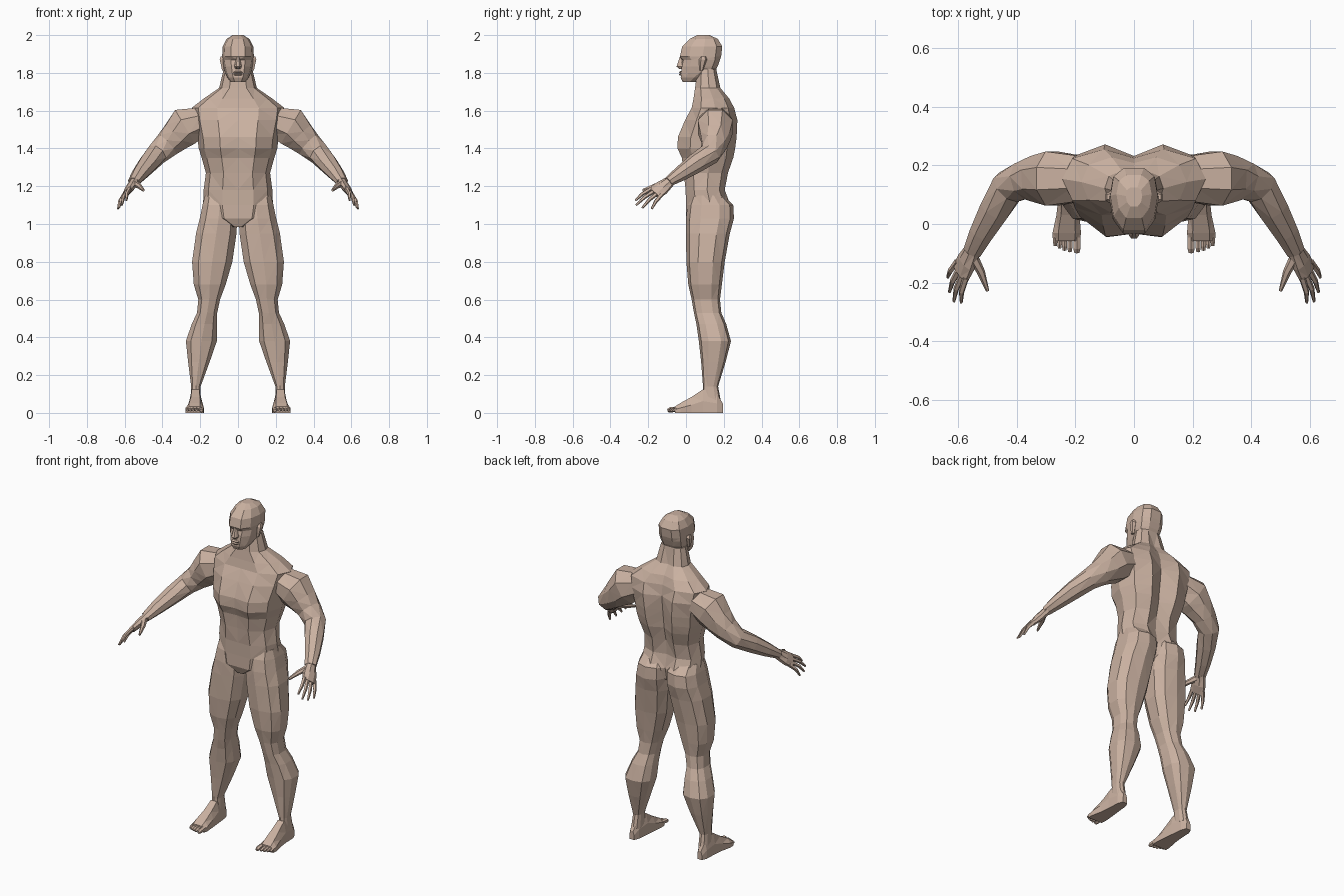
import bpy, bmesh, math
from mathutils import Vector

skin = bpy.data.materials.new("skin")
skin.diffuse_color = (0.59, 0.44, 0.355, 1)


def loft(name, rings, mirror=False):
    """Skin a list of closed point rings, cap both ends, keep flat triangles."""
    bm = bmesh.new()
    vs = [[bm.verts.new(p) for p in r] for r in rings]
    n = len(vs[0])
    for a, b in zip(vs, vs[1:]):
        for i in range(n):
            j = (i + 1) % n
            bm.faces.new((a[i], a[j], b[j], b[i]))
    bm.faces.new(vs[0][::-1])
    bm.faces.new(vs[-1])
    bmesh.ops.triangulate(bm, faces=bm.faces[:])
    bmesh.ops.recalc_face_normals(bm, faces=bm.faces[:])
    me = bpy.data.meshes.new(name)
    bm.to_mesh(me)
    bm.free()
    me.materials.append(skin)
    ob = bpy.data.objects.new(name, me)
    bpy.context.collection.objects.link(ob)
    if mirror:
        ob.modifiers.new("Mirror", 'MIRROR').use_mirror_merge = False
    return ob


def body_ring(z, w, yf, yb, gf=0.0, gb=0.0):
    """Symmetric 12-point section with front and back centre grooves."""
    d = yb - yf
    half = [(0.45 * w, yf), (0.86 * w, yf + 0.22 * d), (w, yf + 0.55 * d),
            (0.86 * w, yf + 0.86 * d), (0.42 * w, yb)]
    pts = [(0, yf + gf)] + half + [(0, yb - gb)] + [(-x, y) for x, y in half[::-1]]
    return [(x, y, z) for x, y in pts]


def oval(z, x0, x1, y0, y1, n=10):
    """Slightly squared oval section between the given limits."""
    pts = []
    for i in range(n):
        a = math.tau * (i + 0.5) / n
        c, s = math.cos(a), math.sin(a)
        c = math.copysign(abs(c) ** 0.8, c) / math.cos(math.pi / n) ** 0.8
        s = math.copysign(abs(s) ** 0.8, s)
        pts.append(((x0 + x1) / 2 + c * (x1 - x0) / 2, (y0 + y1) / 2 + s * (y1 - y0) / 2, z))
    return pts


def tube(name, path, n=8, side=None):
    """Tube through (x, y, z, thickness radius, side radius) points."""
    ps = [Vector(p[:3]) for p in path]
    rings = []
    for i, p in enumerate(ps):
        t = (ps[min(i + 1, len(ps) - 1)] - ps[max(i - 1, 0)]).normalized()
        u = (Vector(side) - t * t.dot(Vector(side))).normalized() if side \
            else t.cross(Vector((0, 0, 1))).normalized()
        v = u.cross(t)
        ru, rv = path[i][4], path[i][3]
        rings.append([p + u * ru * math.cos(a) + v * rv * math.sin(a)
                      for a in (math.tau * (k + 0.5) / n for k in range(n))])
    return loft(name, rings, True)


# torso with pelvis, chest, trapezius and neck
loft("torso", [body_ring(*r) for r in [
    (0.985, 0.04, 0.02, 0.15), (1.03, 0.165, 0.0, 0.225, 0, 0.04),
    (1.10, 0.185, 0.0, 0.235, 0, 0.035), (1.18, 0.182, -0.002, 0.205, 0, 0.02),
    (1.27, 0.17, -0.012, 0.222, 0.005, 0.03), (1.35, 0.192, -0.022, 0.25, 0.008, 0.04),
    (1.40, 0.208, -0.045, 0.26, 0.012, 0.045), (1.46, 0.215, -0.043, 0.268, 0.01, 0.045),
    (1.55, 0.235, -0.005, 0.272, 0.005, 0.04), (1.615, 0.245, 0.03, 0.255, 0, 0.03),
    (1.665, 0.18, 0.04, 0.228, 0, 0.02), (1.72, 0.1, 0.048, 0.182, 0, 0.01),
    (1.82, 0.076, 0.06, 0.16)]])

# head: chin, jaw, eye line, brow, skull
loft("head", [body_ring(*r) for r in [
    (1.752, 0.038, -0.018, 0.05), (1.775, 0.056, -0.028, 0.10),
    (1.80, 0.068, -0.026, 0.15), (1.835, 0.078, -0.022, 0.168),
    (1.868, 0.083, -0.013, 0.18, -0.01), (1.888, 0.084, -0.032, 0.186),
    (1.94, 0.081, -0.02, 0.192), (1.98, 0.06, 0.02, 0.168), (2.0, 0.028, 0.06, 0.125)]])
loft("nose", [body_ring(*r) for r in [
    (1.82, 0.014, -0.034, 0.0), (1.833, 0.02, -0.05, 0.0), (1.885, 0.009, -0.033, 0.0)]])
loft("lips", [body_ring(*r) for r in [
    (1.785, 0.02, -0.032, 0.0), (1.792, 0.026, -0.038, 0.0),
    (1.798, 0.028, -0.031, 0.0), (1.804, 0.026, -0.038, 0.0), (1.811, 0.016, -0.03, 0.0)]])
loft("ear", [oval(*r, n=6) for r in [
    (1.812, 0.065, 0.084, 0.072, 0.09), (1.84, 0.065, 0.09, 0.07, 0.10),
    (1.872, 0.065, 0.097, 0.07, 0.112), (1.888, 0.065, 0.092, 0.08, 0.105)]], True)

# legs from buttock to ankle
loft("leg", [oval(*r) for r in [
    (1.15, 0.03, 0.175, 0.03, 0.20), (1.10, 0.006, 0.188, 0.008, 0.25),
    (1.03, 0.004, 0.202, 0.0, 0.254), (0.95, 0.008, 0.222, 0.0, 0.232),
    (0.80, 0.03, 0.243, 0.002, 0.205), (0.68, 0.065, 0.234, 0.012, 0.19),
    (0.60, 0.095, 0.21, 0.03, 0.18), (0.53, 0.11, 0.217, 0.042, 0.187),
    (0.47, 0.11, 0.245, 0.055, 0.213), (0.38, 0.112, 0.276, 0.068, 0.238),
    (0.27, 0.15, 0.264, 0.08, 0.21), (0.14, 0.198, 0.248, 0.09, 0.17),
    (0.06, 0.198, 0.252, 0.09, 0.185)]], True)


# feet, lofted heel to ball, with five toes
def foot_ring(y, x0, x1, h):
    c, w = (x0 + x1) / 2, (x1 - x0) * 0.3
    return [(x0, y, 0), (x1, y, 0), (x1, y, h * 0.5),
            (c + w, y, h), (c - w, y, h), (x0, y, h * 0.55)]


loft("foot", [foot_ring(*r) for r in [
    (0.195, 0.212, 0.243, 0.05), (0.165, 0.2, 0.255, 0.10), (0.09, 0.192, 0.258, 0.125),
    (0.03, 0.186, 0.265, 0.085), (-0.03, 0.181, 0.278, 0.052),
    (-0.058, 0.184, 0.277, 0.034)]], True)
for x, tip, r in [(0.195, -0.098, 0.014), (0.219, -0.095, 0.010), (0.237, -0.09, 0.010),
                  (0.254, -0.083, 0.009), (0.269, -0.074, 0.009)]:
    tube("toe", [(x, -0.045, 0.02, r, r), (x, tip + 0.015, 0.016, r, r),
                 (x, tip, 0.012, r * 0.6, r * 0.7)], 6)

# arms: deltoid, upper arm, elbow, forearm, wrist
tube("arm", [
    (0.19, 0.155, 1.545, 0.08, 0.085), (0.28, 0.155, 1.515, 0.112, 0.10),
    (0.325, 0.155, 1.465, 0.09, 0.085), (0.375, 0.15, 1.42, 0.072, 0.068),
    (0.43, 0.125, 1.37, 0.058, 0.062), (0.475, 0.05, 1.32, 0.052, 0.055),
    (0.52, -0.03, 1.265, 0.04, 0.044), (0.552, -0.095, 1.222, 0.026, 0.034)])

# hands: palm, four fingers and thumb; the palm spreads along one direction
spread = Vector((0.4, 0.8, -0.45)).normalized()
knuckle = Vector((0.592, -0.168, 1.162))
tube("palm", [(0.548, -0.085, 1.226, 0.024, 0.03), (0.572, -0.13, 1.19, 0.023, 0.044),
              (*knuckle, 0.015, 0.046)], 8, spread)
tips = [(0.59, -0.268, 1.125), (0.615, -0.264, 1.10), (0.63, -0.232, 1.085), (0.636, -0.182, 1.08)]
for i, tip in enumerate(tips):
    base = knuckle + spread * (i - 1.5) * 0.023 - Vector((0.004, -0.012, -0.01))
    tip = Vector(tip)
    mid = base.lerp(tip, 0.55) + Vector((0.006, -0.002, 0.006))
    tube("finger", [(*base, 0.012, 0.012), (*mid, 0.010, 0.010), (*tip, 0.005, 0.006)], 5, spread)
tube("thumb", [(0.548, -0.115, 1.215, 0.018, 0.02), (0.522, -0.165, 1.2, 0.014, 0.014),
               (0.5, -0.228, 1.178, 0.006, 0.008)], 6, spread)
